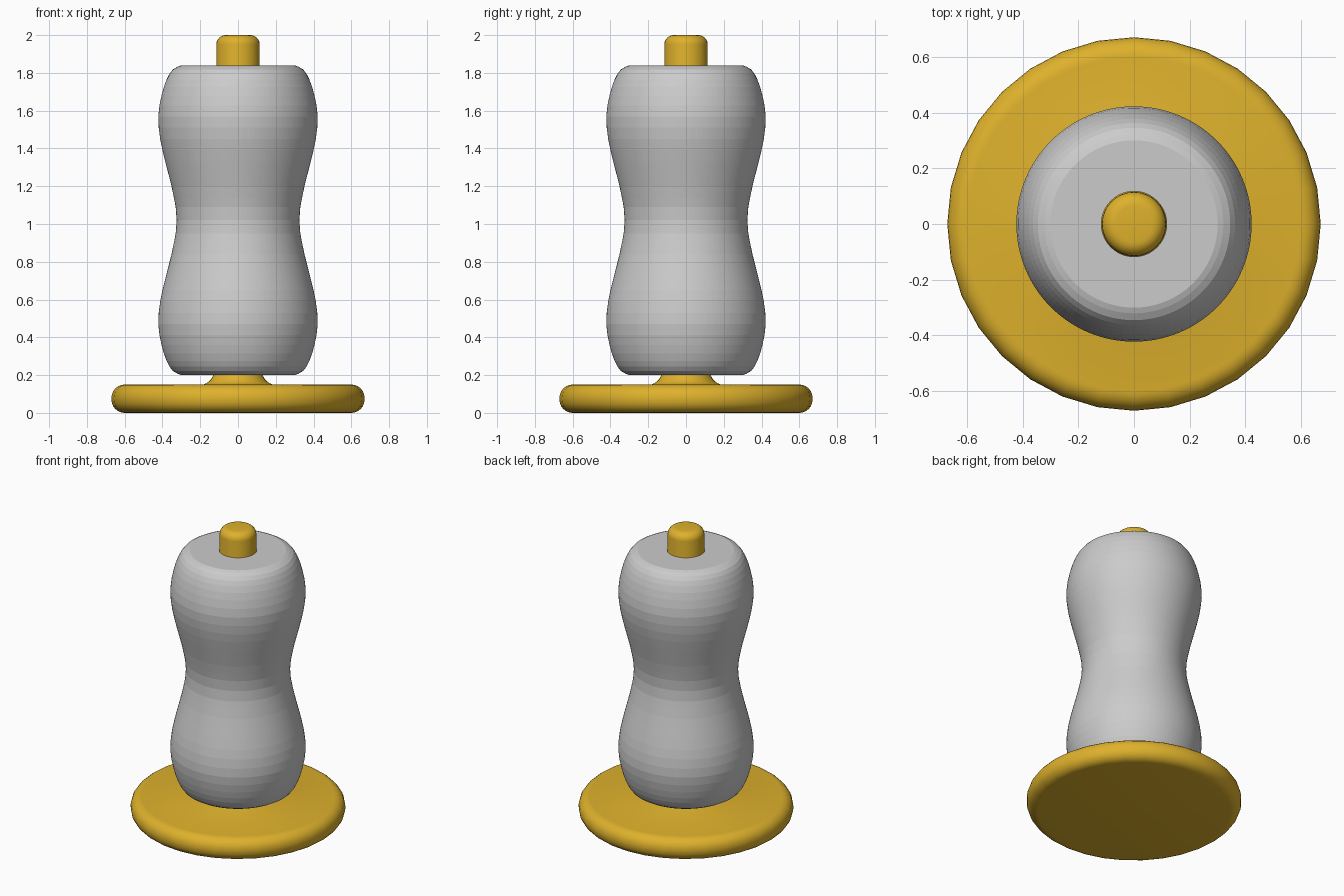
import bpy, bmesh, math

if "Cube" in bpy.data.objects:
    bpy.data.objects.remove(bpy.data.objects["Cube"])


def lathe(name, profile, sides, closed=False):
    """Spin an (r, z) profile around z; r == 0 gives a pole."""
    bm = bmesh.new()
    rings = []
    for r, z in profile:
        if r == 0:
            rings.append([bm.verts.new((0, 0, z))] * sides)
        else:
            rings.append([bm.verts.new((r * math.cos(2 * math.pi * i / sides),
                                        r * math.sin(2 * math.pi * i / sides), z))
                          for i in range(sides)])
    pairs = list(zip(rings, rings[1:]))
    if closed:
        pairs.append((rings[-1], rings[0]))
    for a, b in pairs:
        for i in range(sides):
            j = (i + 1) % sides
            quad = list(dict.fromkeys((a[i], a[j], b[j], b[i])))
            bm.faces.new(quad)
    bmesh.ops.recalc_face_normals(bm, faces=bm.faces)
    mesh = bpy.data.meshes.new(name)
    bm.to_mesh(mesh)
    bm.free()
    obj = bpy.data.objects.new(name, mesh)
    bpy.context.collection.objects.link(obj)
    return obj


def arc(cr, cz, rad, a0, a1, steps):
    """Points of a corner fillet, angles in degrees."""
    return [(cr + rad * math.cos(math.radians(a0 + (a1 - a0) * k / steps)),
             cz + rad * math.sin(math.radians(a0 + (a1 - a0) * k / steps)))
            for k in range(steps + 1)]


def refine(pts, n):
    """Catmull-Rom interpolation with n steps per span."""
    p = [pts[0]] + pts + [pts[-1]]
    out = []
    for a, b, c, d in zip(p, p[1:], p[2:], p[3:]):
        for k in range(n):
            t = k / n
            out.append(tuple(0.5 * (2 * b[i] + (c[i] - a[i]) * t
                                    + (2 * a[i] - 5 * b[i] + 4 * c[i] - d[i]) * t * t
                                    + (3 * b[i] - a[i] - 3 * c[i] + d[i]) * t ** 3)
                             for i in (0, 1)))
    return out + [pts[-1]]


# base disc, flared neck and spindle in one turned piece
R = 0.115
profile = [(0, 0)]
profile += arc(0.60, 0.07, 0.07, -90, 0, 6)
profile += arc(0.60, 0.08, 0.07, 0, 90, 6)
profile += [(0.185, 0.15), (0.165, 0.158), (0.145, 0.175), (0.13, 0.20), (R, 0.24)]
profile += arc(R - 0.05, 1.95, 0.05, 0, 90, 6)
profile += [(0, 2.0)]
spindle = lathe("base_and_spindle", profile, 32)
gold = bpy.data.materials.new("gold")
gold.diffuse_color = (0.73, 0.44, 0.025, 1)
gold.use_nodes = True
gold.node_tree.nodes["Principled BSDF"].inputs["Base Color"].default_value = gold.diffuse_color
spindle.data.materials.append(gold)

# waisted sleeve, mirrored about its mid height, with a bore for the spindle
MID = 1.02
half = refine([(0.30, 0.20), (0.345, 0.222), (0.378, 0.275), (0.405, 0.36),
               (0.422, 0.47), (0.412, 0.59), (0.385, 0.71), (0.352, 0.84),
               (0.330, 0.95)], 2)
outer = half + [(0.325, MID)] + [(r, 2 * MID - z) for r, z in reversed(half)]
bore = [(R + 0.002, 1.84), (R + 0.002, 0.24), (0.132, 0.20)]
sleeve = lathe("sleeve", outer + bore, 128, closed=True)

# smooth the turned base piece, keep the sleeve faceted
bpy.ops.object.select_all(action='DESELECT')
spindle.select_set(True)
bpy.context.view_layer.objects.active = spindle
bpy.ops.object.shade_smooth_by_angle(angle=math.radians(35))
